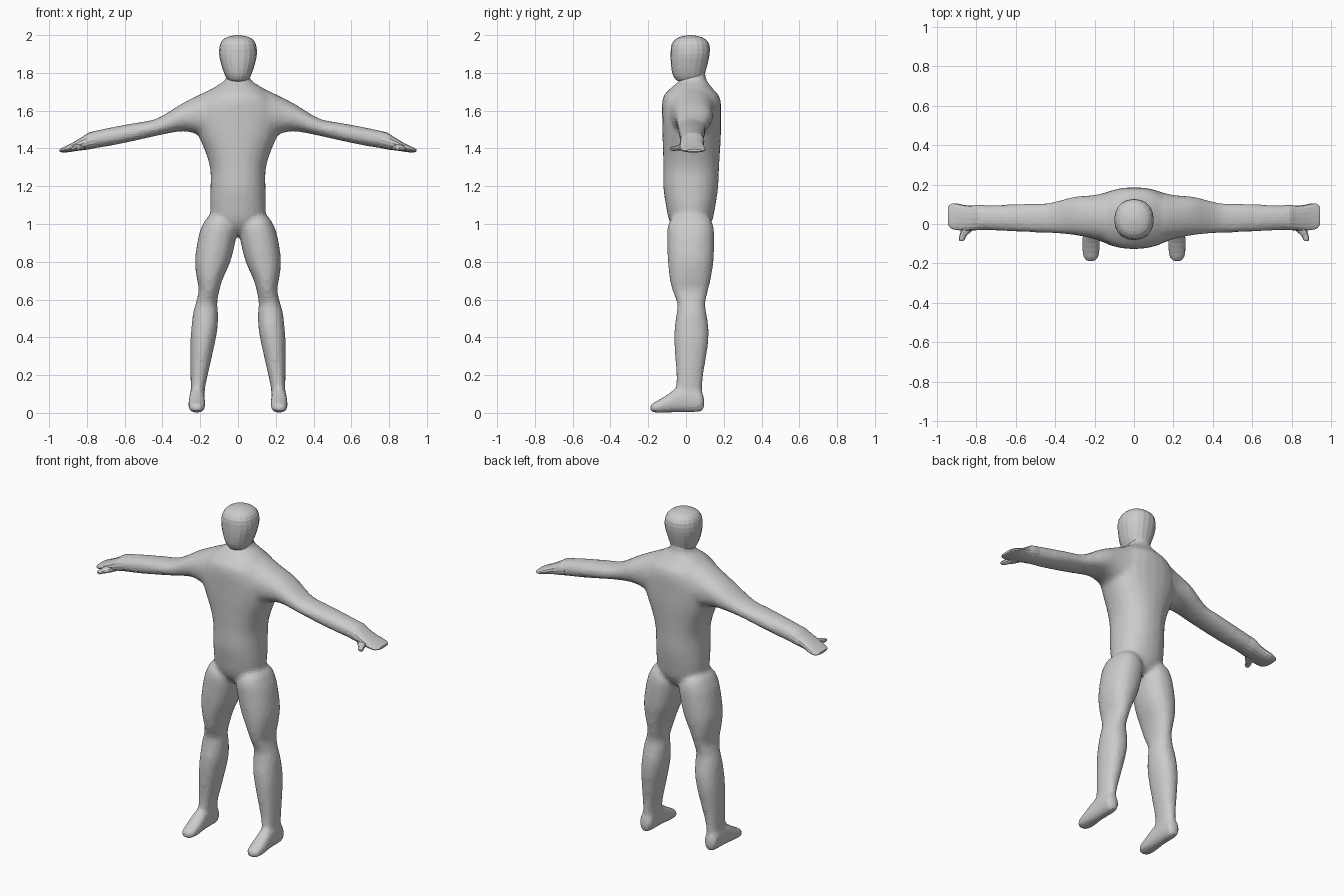
import bpy, bmesh, math

skin = bpy.data.materials.new("plain grey")
skin.diffuse_color = (0.6, 0.6, 0.6, 1)


def refine(rings, steps):
    """Catmull-Rom interpolation between the measured cross-sections."""
    out = []
    last = len(rings) - 1
    for i in range(last):
        p0, p1 = rings[max(i - 1, 0)], rings[i]
        p2, p3 = rings[i + 1], rings[min(i + 2, last)]
        for k in range(steps):
            t = k / steps
            out.append([0.5 * (2 * b + (c - a) * t + (2 * a - 5 * b + 4 * c - d) * t * t
                               + (3 * b - a - 3 * c + d) * t ** 3)
                        for a, b, c, d in zip(p0, p1, p2, p3)])
    out.append(rings[-1])
    return out


def loft(bm, axis, rings, side=1, sides=20, steps=2, power=2.2):
    """Closed tube along an axis; a ring is (position, min, max, min, max)."""
    others = [i for i in range(3) if i != axis]
    loops = []
    for t, a0, a1, b0, b1 in refine(rings, steps):
        loop = []
        for k in range(sides):
            ang = 2 * math.pi * k / sides
            c, s = math.cos(ang), math.sin(ang)
            co = [0, 0, 0]
            co[axis] = t
            co[others[0]] = (a0 + a1) / 2 + (a1 - a0) / 2 * math.copysign(abs(c) ** (2 / power), c)
            co[others[1]] = (b0 + b1) / 2 + (b1 - b0) / 2 * math.copysign(abs(s) ** (2 / power), s)
            co[0] *= side
            loop.append(bm.verts.new(co))
        loops.append(loop)
    faces = [bm.faces.new(loops[0]), bm.faces.new(loops[-1])]
    for low, high in zip(loops, loops[1:]):
        for k in range(sides):
            n = (k + 1) % sides
            faces.append(bm.faces.new((low[k], low[n], high[n], high[k])))
    bmesh.ops.recalc_face_normals(bm, faces=faces)


def finish(bm, name):
    mesh = bpy.data.meshes.new(name)
    bm.to_mesh(mesh)
    bm.free()
    mesh.materials.append(skin)
    obj = bpy.data.objects.new(name, mesh)
    bpy.context.collection.objects.link(obj)
    return obj


# Torso from crotch to neck: z, x range, y range
torso = [(z, -w, w, y0, y1) for z, w, y0, y1 in [
    (0.945, 0.03, -0.02, 0.07), (0.97, 0.075, -0.06, 0.11), (1.02, 0.135, -0.09, 0.14),
    (1.09, 0.148, -0.105, 0.155), (1.19, 0.146, -0.12, 0.17), (1.29, 0.147, -0.12, 0.175),
    (1.38, 0.172, -0.122, 0.18), (1.47, 0.21, -0.125, 0.185), (1.56, 0.235, -0.126, 0.186),
    (1.63, 0.215, -0.127, 0.186), (1.68, 0.175, -0.118, 0.175), (1.72, 0.13, -0.08, 0.138),
    (1.75, 0.083, -0.045, 0.117), (1.77, 0.062, -0.025, 0.106), (1.82, 0.055, -0.02, 0.1)]]

# Arm from chest to wrist: x, y range, z range
arm = [(0.08, -0.1, 0.165, 1.44, 1.735), (0.14, -0.095, 0.16, 1.45, 1.715),
       (0.20, -0.078, 0.148, 1.47, 1.687), (0.25, -0.066, 0.143, 1.485, 1.662),
       (0.31, -0.056, 0.138, 1.49, 1.63), (0.43, -0.046, 0.108, 1.467, 1.558),
       (0.55, -0.042, 0.103, 1.44, 1.534), (0.67, -0.036, 0.098, 1.415, 1.512),
       (0.79, -0.029, 0.095, 1.396, 1.486)]

# Leg from hip to ankle: z, x range, y range
leg = [(1.045, 0.06, 0.15, -0.05, 0.1), (1.025, 0.035, 0.172, -0.08, 0.13),
       (0.99, 0.015, 0.19, -0.097, 0.145), (0.94, 0.008, 0.208, -0.1, 0.15),
       (0.81, 0.037, 0.228, -0.097, 0.147), (0.71, 0.08, 0.218, -0.087, 0.132),
       (0.65, 0.098, 0.208, -0.073, 0.118), (0.58, 0.11, 0.224, -0.047, 0.102),
       (0.53, 0.105, 0.238, -0.05, 0.108), (0.45, 0.108, 0.247, -0.061, 0.12),
       (0.36, 0.124, 0.253, -0.062, 0.117), (0.2, 0.16, 0.252, -0.052, 0.092),
       (0.13, 0.174, 0.25, -0.055, 0.087), (0.05, 0.177, 0.254, -0.055, 0.09)]

# Foot from heel to toe: y, x range, z range
foot = [(0.097, 0.195, 0.24, 0.02, 0.08), (0.075, 0.178, 0.255, 0.004, 0.12),
        (0.0, 0.176, 0.258, 0.002, 0.14), (-0.06, 0.174, 0.261, 0.001, 0.125),
        (-0.1, 0.172, 0.264, 0.0, 0.097), (-0.15, 0.174, 0.263, 0.0, 0.066),
        (-0.178, 0.184, 0.254, 0.002, 0.052), (-0.192, 0.2, 0.238, 0.01, 0.038)]

# Body: overlapping limbs fused into one soft skin
bm = bmesh.new()
loft(bm, 2, torso, sides=24, steps=3)
for side in (1, -1):
    loft(bm, 0, arm, side, steps=3)
    loft(bm, 2, leg, side, steps=3)
    loft(bm, 1, foot, side, steps=3)
body = finish(bm, "body")
fuse = body.modifiers.new("fuse", 'REMESH')
fuse.mode = 'VOXEL'
fuse.voxel_size = 0.014
soften = body.modifiers.new("soften", 'SMOOTH')
soften.factor = 0.5
soften.iterations = 6

# Head: z, x range, y range
head = [(z, -w, w, y0, y1) for z, w, y0, y1 in [
    (1.752, 0.035, -0.03, 0.06), (1.765, 0.056, -0.056, 0.088), (1.8, 0.074, -0.073, 0.101),
    (1.85, 0.09, -0.08, 0.115), (1.9, 0.1, -0.081, 0.125), (1.95, 0.095, -0.077, 0.124),
    (1.98, 0.075, -0.053, 0.1), (1.994, 0.042, -0.02, 0.067), (2.0, 0.01, 0.012, 0.032)]]
bm = bmesh.new()
loft(bm, 2, head)
finish(bm, "head")

# Hands: flat mitten along x, thumb pointing forward along y
hand = [(0.75, -0.03, 0.094, 1.403, 1.492), (0.79, -0.031, 0.097, 1.395, 1.484),
        (0.82, -0.033, 0.094, 1.391, 1.464), (0.86, -0.034, 0.096, 1.386, 1.44),
        (0.9, -0.03, 0.105, 1.38, 1.418), (0.93, -0.022, 0.102, 1.379, 1.404),
        (0.945, 0.0, 0.085, 1.383, 1.396)]
thumb = [(0.0, 0.80, 0.885, 1.39, 1.43), (-0.03, 0.818, 0.878, 1.389, 1.422),
         (-0.06, 0.85, 0.886, 1.387, 1.413), (-0.078, 0.858, 0.889, 1.388, 1.409),
         (-0.086, 0.867, 0.884, 1.393, 1.404)]
for side, label in ((1, "left"), (-1, "right")):
    bm = bmesh.new()
    loft(bm, 0, hand, side, sides=16)
    loft(bm, 1, thumb, side, sides=10)
    finish(bm, label + "_hand")
